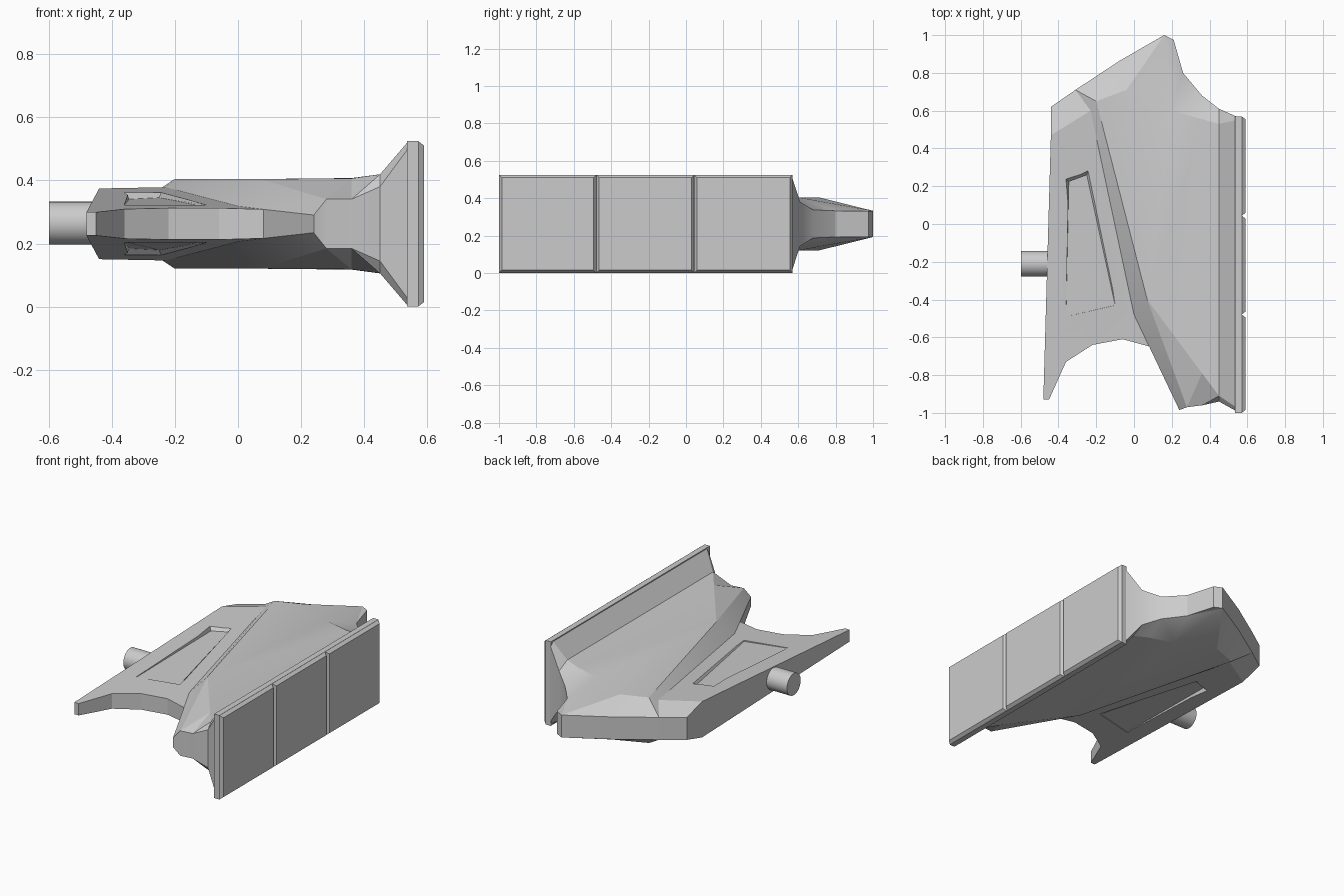
import bpy, bmesh, math

if "Cube" in bpy.data.objects:
    bpy.data.objects.remove(bpy.data.objects["Cube"])

MID = 0.2625  # height of the symmetry plane


def make(name, verts, faces, tri=False):
    me = bpy.data.meshes.new(name)
    bm = bmesh.new()
    vs = [bm.verts.new(v) for v in verts]
    for f in faces:
        bm.faces.new([vs[i] for i in f])
    if tri:
        bmesh.ops.triangulate(bm, faces=[f for f in bm.faces if len(f.verts) > 3])
    bmesh.ops.recalc_face_normals(bm, faces=bm.faces)
    bm.to_mesh(me)
    bm.free()
    ob = bpy.data.objects.new(name, me)
    bpy.context.collection.objects.link(ob)
    return ob


def hexa(name, ring_a, ring_b):
    quads = [(i, (i + 1) % 4, 4 + (i + 1) % 4, 4 + i) for i in range(4)]
    return make(name, ring_a + ring_b, [(3, 2, 1, 0), (4, 5, 6, 7)] + quads)


def activate(ob):
    bpy.ops.object.select_all(action='DESELECT')
    ob.select_set(True)
    bpy.context.view_layer.objects.active = ob


# Body shell: named points (x, y, half thickness), mirrored above and below MID
P = dict(
    A=(-.48, -.93, .037), a=(-.44, .47, .112), B=(-.44, .62, .07), C=(-.31, .71, .07),
    D=(-.075, .865, .07), E=(.16, 1, .07), F=(.21, .975, .07), G=(.26, .8, .07),
    H=(.36, .68, .075), I=(.45, .61, .118), J=(.54, .57, .24), K=(.54, -.99, .24),
    L=(.45, -.94, .118), M=(.36, -.96, .078), N=(.28, -.97, .078), O=(.24, -.985, .028),
    P=(.08, -.648, .046), R=(-.06, -.61, .05), T=(-.22, -.64, .05), U=(-.36, -.73, .047),
    V=(-.45, -.93, .037),
    b=(-.23, .6, .116), c=(-.2, .65, .142), d=(-.04, .71, .142), e=(.2, .6, .142),
    f=(.36, .555, .145), g=(.45, .53, .157), h=(.54, .55, .262), q=(0, -.48, .056),
    r=(.07, -.4, .142), k=(.54, -.97, .262), l=(.45, -.91, .157), m=(.36, -.79, .144))
top = ("AabqPRTUV aBCb Cbc bcrq PqrNO CDdc DEd Eed EFGe GHfe HIgf IJhg "
       "cdefmr fglm ghkl rmMN mlLM lkKL").split()
rim = "AaBCDEFGHIJhkKLMNOPRTUV"
keys = list(P)
n = len(keys)
ix = {k: i for i, k in enumerate(keys)}
verts = [(x, y, MID + s * t) for s in (1, -1) for x, y, t in P.values()]
faces = [[ix[k] + o for k in f] for f in top for o in (0, n)]
for p, s in zip(rim, rim[1:] + rim[0]):
    faces.append([ix[p], ix[s], ix[s] + n, ix[p] + n])
body = make("body_shell", verts, faces, tri=True)

# Tapered pockets cut into both sides of the thin wing
floor = [(-.36, -.49, .057), (-.10, -.43, .053), (-.25, .26, .083), (-.345, .225, .078)]
mouth = [(-.37, -.50, .16), (-.095, -.44, .16), (-.218, .36, .16), (-.405, .275, .16)]
for s in (1, -1):
    cut = hexa("pocket_cutter", *[[(x, y, MID + s * t) for x, y, t in ring]
                                  for ring in (floor, mouth)])
    cut.hide_render = True
    mod = body.modifiers.new("pocket", 'BOOLEAN')
    mod.operation, mod.solver, mod.object = 'DIFFERENCE', 'EXACT', cut
    activate(body)
    bpy.ops.object.modifier_apply(modifier=mod.name)
    bpy.data.objects.remove(cut)
activate(body)
bpy.ops.object.shade_smooth_by_angle(angle=math.radians(20))


# End plate: backing slab and three chamfered pads
def rect(x, y0, y1, inset):
    z0, z1 = inset, 0.525 - inset
    y0, y1 = y0 + inset, y1 - inset
    return [(x, y0, z0), (x, y1, z0), (x, y1, z1), (x, y0, z1)]


hexa("plate_backing", rect(.535, -1, .57, 0), rect(.571, -1, .57, 0))
for y0, y1 in ((-1, -.479), (-.479, .044), (.044, .57)):
    hexa("plate_pad", rect(.57, y0, y1, 0), rect(.59, y0, y1, .015))

# Side peg
bpy.ops.mesh.primitive_cylinder_add(vertices=32, radius=.068, depth=.22,
                                    location=(-.488, -.21, .265),
                                    rotation=(0, math.pi / 2, 0))
peg = bpy.context.object
peg.name = "side_peg"
bpy.ops.object.shade_smooth_by_angle(angle=math.radians(30))
